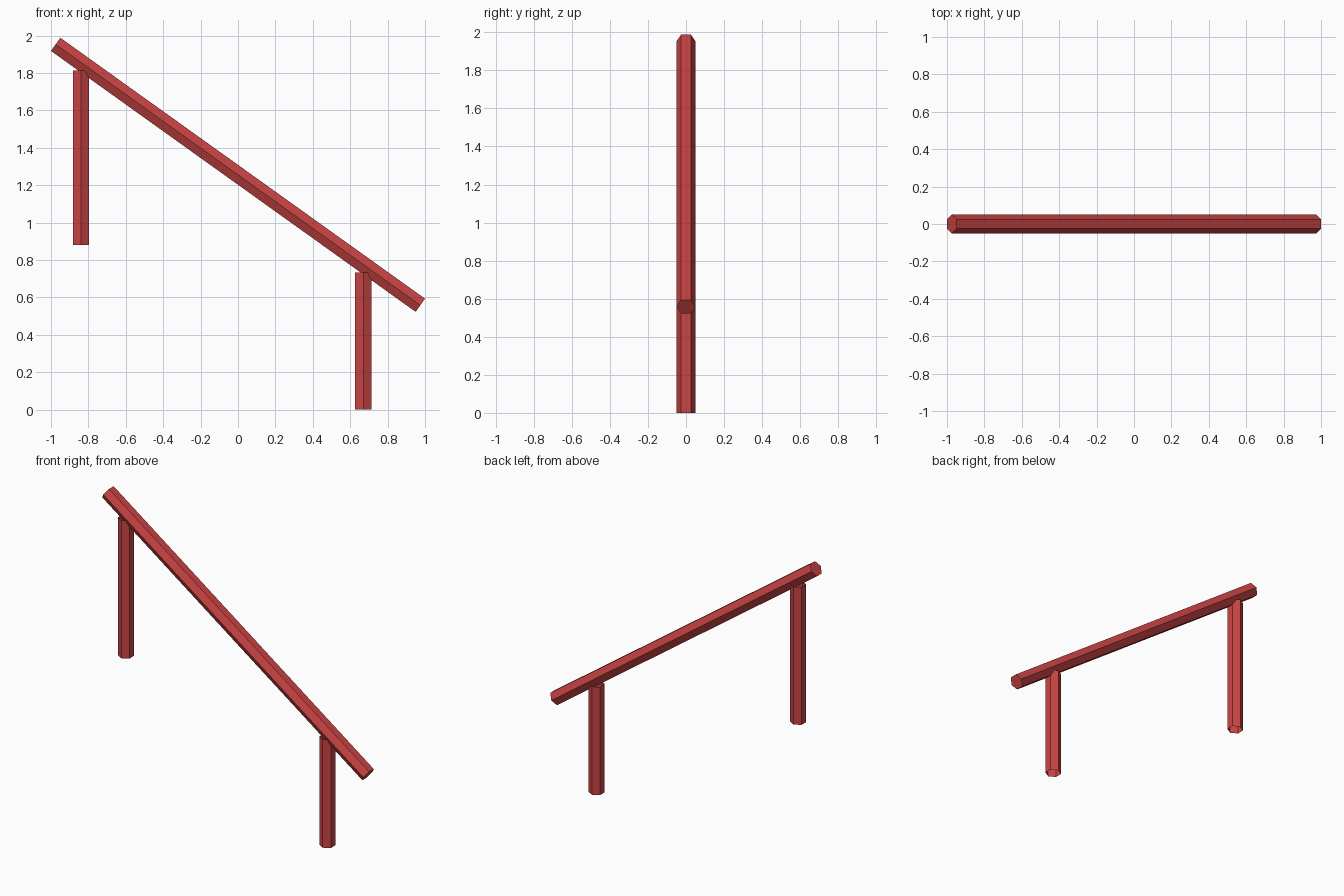
import bpy, bmesh, math
from mathutils import Vector

if "Cube" in bpy.data.objects:
    bpy.data.objects.remove(bpy.data.objects["Cube"])

red = bpy.data.materials.new("red paint")
red.diffuse_color = (0.60, 0.058, 0.058, 1)
red.use_nodes = True
red.node_tree.nodes["Principled BSDF"].inputs["Base Color"].default_value = red.diffuse_color


def hex_tube(name, start, end, capped):
    """Six-sided bar from start to end in the xz plane, corners facing +-y."""
    a, b = Vector(start), Vector(end)
    along = (b - a).normalized()
    side = Vector((0, 1, 0))
    up = along.cross(side)
    bm = bmesh.new()
    rings = []
    for centre in (a, b):
        rings.append([bm.verts.new(centre + 0.05 * (side * math.cos(i * math.pi / 3)
                                                   + up * math.sin(i * math.pi / 3)))
                      for i in range(6)])
    for i in range(6):
        j = (i + 1) % 6
        # wound so the normals point outwards, also on open tubes
        f = bm.faces.new((rings[0][i], rings[1][i], rings[1][j], rings[0][j]))
        f.normal_update()
        if f.normal.dot(f.calc_center_median() - (a + b) / 2) < 0:
            f.normal_flip()
    if capped:
        for ring in rings:
            bm.faces.new(ring)
        bmesh.ops.recalc_face_normals(bm, faces=bm.faces)
    mesh = bpy.data.meshes.new(name)
    bm.to_mesh(mesh)
    bm.free()
    mesh.materials.append(red)
    obj = bpy.data.objects.new(name, mesh)
    bpy.context.collection.objects.link(obj)


# Sloping handrail with closed ends
hex_tube("handrail", (-0.975, 0, 1.953), (0.975, 0, 0.558), True)

# Upright posts, open tubes
hex_tube("upper_post", (-0.84, 0, 0.88), (-0.84, 0, 1.813), False)
hex_tube("lower_post", (0.67, 0, 0.0), (0.67, 0, 0.733), False)
